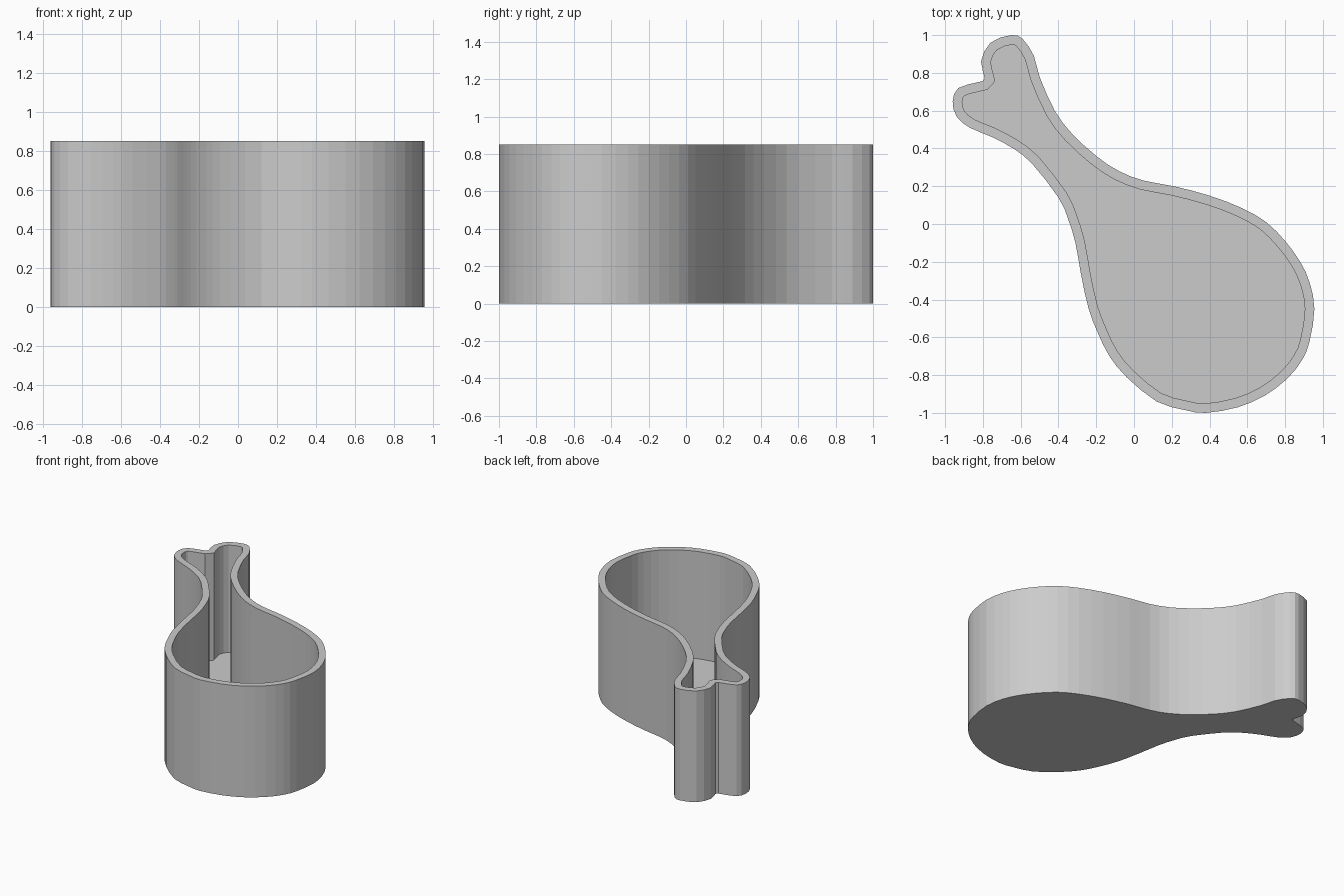
import bpy
import bmesh
from mathutils import Vector

HEIGHT = 0.85
WALL = 0.05
FLOOR = 0.03

# Remove the default object only
default_cube = bpy.data.objects.get("Cube")
if default_cube:
    bpy.data.objects.remove(default_cube, do_unlink=True)


def make_material(name, value):
    material = bpy.data.materials.new(name)
    material.use_nodes = True
    colour = (value, value, value, 1)
    material.diffuse_color = colour
    material.node_tree.nodes["Principled BSDF"].inputs["Base Color"].default_value = colour
    return material


def smooth_closed(points):
    """Add one curved midpoint between each pair of neighbouring points."""
    result = []
    count = len(points)
    for i, current in enumerate(points):
        before = points[i - 1]
        after = points[(i + 1) % count]
        beyond = points[(i + 2) % count]
        result.append(current)
        result.append((current + after) * 0.5625 - (before + beyond) * 0.0625)
    return result


def inset_clockwise(points, distance):
    """Move a clockwise outline inwards by the wall thickness."""
    result = []
    count = len(points)
    for i, current in enumerate(points):
        a = (current - points[i - 1]).normalized()
        b = (points[(i + 1) % count] - current).normalized()
        normal_a = Vector((a.y, -a.x))
        normal_b = Vector((b.y, -b.x))
        mitre = (normal_a + normal_b).normalized()
        result.append(current + mitre * distance / max(mitre.dot(normal_a), 0.6))
    return result


# Outline in hundredths, clockwise: upper knob, upper side, bulb, lower side, lower knob
upper_side = [(-65, 100), (-59, 98), (-53, 89), (-50, 78), (-42, 60),
              (-33, 48), (-20, 36), (-8, 28), (5, 23), (21, 20), (40, 15)]
bulb = [(57, 8.5), (70, 1), (80, -9), (88, -20), (93, -31), (95.5, -45), (93, -62),
        (89, -72), (81, -82), (69, -91), (55, -97), (38, -100), (27, -98.5),
        (12, -94), (-4, -81), (-13, -70), (-19, -58)]
lower_side = [(-24, -45), (-28, -27), (-31, -10), (-35, 3), (-40, 14),
              (-54, 32), (-64, 40), (-75, 46), (-87, 51)]
lower_knob = [(-94, 57), (-96, 65), (-93, 72), (-83, 75), (-79, 77),
              (-81, 86), (-76, 96)]

controls = [Vector(p) / 100 for p in upper_side + bulb + lower_side + lower_knob]
outer = smooth_closed(controls)
inner = inset_clockwise(outer, WALL)

# Open container: base, outer wall, rim, inner wall and floor
bm = bmesh.new()


def add_ring(outline, z):
    return [bm.verts.new((p.x, p.y, z)) for p in outline]


rings = [add_ring(outer, 0), add_ring(outer, HEIGHT),
         add_ring(inner, HEIGHT), add_ring(inner, FLOOR)]
for lower, upper in zip(rings, rings[1:]):
    for i in range(len(lower)):
        bm.faces.new((lower[i - 1], lower[i], upper[i], upper[i - 1]))
bm.faces.new(rings[0])
bm.faces.new(rings[-1])
bmesh.ops.recalc_face_normals(bm, faces=bm.faces[:])

mesh = bpy.data.meshes.new("drumstick_container")
bm.to_mesh(mesh)
bm.free()
mesh.materials.append(make_material("plain grey", 0.6))
container = bpy.data.objects.new("drumstick_container", mesh)
bpy.context.collection.objects.link(container)
